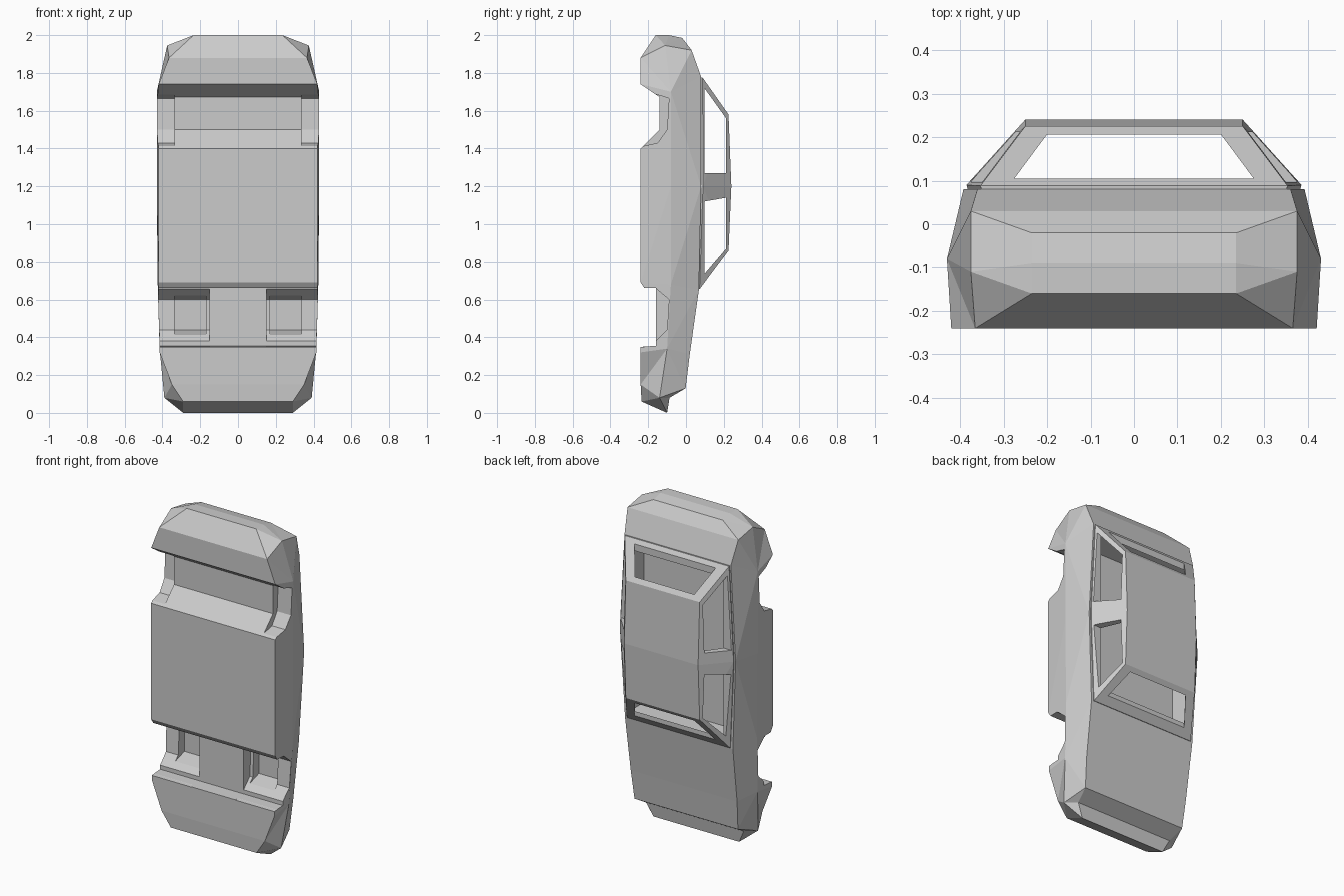
import bpy, bmesh

if "Cube" in bpy.data.objects:
    bpy.data.objects.remove(bpy.data.objects["Cube"])


def make(name, verts, faces):
    bm = bmesh.new()
    vs = [bm.verts.new(v) for v in verts]
    for f in faces:
        bm.faces.new([vs[i] for i in f])
    bmesh.ops.recalc_face_normals(bm, faces=bm.faces)
    bmesh.ops.triangulate(bm, faces=[f for f in bm.faces if len(f.verts) == 4])
    me = bpy.data.meshes.new(name)
    bm.to_mesh(me)
    bm.free()
    ob = bpy.data.objects.new(name, me)
    bpy.context.collection.objects.link(ob)
    return ob


def loft(name, stations):
    """Mirrored skin through half-sections, each listed from bottom to top."""
    n, m = len(stations[0]), len(stations)
    verts = []
    for st in stations:
        verts += st + [(-x, y, z) for x, y, z in st]
    R = lambda i, k: i * 2 * n + k
    L = lambda i, k: i * 2 * n + n + k
    faces = []
    for i in range(m - 1):
        for k in range(n - 1):
            for S in (R, L):
                faces.append((S(i, k), S(i, k + 1), S(i + 1, k + 1), S(i + 1, k)))
        for k in (0, n - 1):
            faces.append((R(i, k), L(i, k), L(i + 1, k), R(i + 1, k)))
    for i in (0, m - 1):
        for k in range(n - 1):
            faces.append((R(i, k), R(i, k + 1), L(i, k + 1), L(i, k)))
    return make(name, verts, faces)


def prism(name, poly, a, b, axis='x'):
    n = len(poly)
    put = (lambda p, t: (t, *p)) if axis == 'x' else (lambda p, t: (*p, t))
    verts = [put(p, t) for t in (a, b) for p in poly]
    faces = [tuple(range(n)), tuple(range(n, 2 * n))]
    faces += [(i, (i + 1) % n, n + (i + 1) % n, n + i) for i in range(n)]
    return make(name, verts, faces)


def combine(target, other, op):
    mod = target.modifiers.new(op, 'BOOLEAN')
    mod.operation, mod.object, mod.solver = op, other, 'EXACT'
    dg = bpy.context.evaluated_depsgraph_get()
    me = bpy.data.meshes.new_from_object(target.evaluated_get(dg))
    target.modifiers.clear()
    target.data = me
    bpy.data.objects.remove(other)


# Lower body, nose at z = 0: sill, waist and shoulder of each section
body = loft("car_body", [
    [(.29, -.235, .06), (.29, -.10, 0), (.33, -.087, .08)],
    [(.35, -.24, .15), (.39, -.14, .08), (.35, -.002, .13)],
    [(.415, -.24, .32), (.415, -.10, .34), (.36, .02, .31)],
    [(.42, -.24, .69), (.425, -.08, .68), (.365, .068, .65)],
    [(.42, -.24, 1.2), (.43, -.08, 1.2), (.392, .08, 1.2)],
    [(.42, -.24, 1.74), (.43, -.08, 1.70), (.36, .08, 1.78)],
    [(.365, -.24, 1.88), (.375, -.11, 1.945), (.375, .03, 1.92)],
    [(.235, -.16, 2), (.235, -.09, 2), (.235, -.02, 1.985)],
])

# Cabin with roof
cabin = loft("cabin", [
    [(.33, 0, .66), (.35, .072, .655), (.25, .225, .86)],
    [(.36, 0, 1.2), (.385, .09, 1.2), (.25, .24, 1.2)],
    [(.33, 0, 1.77), (.353, .088, 1.775), (.25, .225, 1.58)],
])
combine(body, cabin, 'UNION')

# Hollow interior
combine(body, loft("interior", [
    [(.32, -.05, .71), (.33, .085, .70), (.235, .214, .875)],
    [(.32, -.05, 1.70), (.33, .085, 1.735), (.235, .214, 1.565)],
]), 'DIFFERENCE')

# Window openings: side pairs, then windscreen and rear window
cuts = [
    prism("rear_side_window", [(.097, 1.27), (.212, 1.27), (.212, 1.56), (.097, 1.72)], -.6, .6),
    prism("front_side_window", [(.097, 1.12), (.212, 1.14), (.212, .87), (.097, .735)], -.6, .6),
    prism("screens", [(-.275, .105), (.275, .105), (.2, .206), (-.2, .206)], .5, 1.9, 'z'),
    # Underside channels between the wheels
    prism("front_channel", [(-.3, .345), (-.16, .355), (-.16, .66), (-.22, .66), (-.24, .69), (-.3, .69)], -.6, .6),
    prism("rear_channel", [(-.3, 1.40), (-.24, 1.40), (-.14, 1.5), (-.14, 1.672), (-.24, 1.74), (-.3, 1.74)], -.6, .6),
]
# Wheel arches on both sides
front_arch = [(-.3, .34), (-.22, .35), (-.16, .38), (-.10, .44), (-.09, .6), (-.155, .655), (-.3, .66)]
front_well = [(-.2, .39), (-.04, .44), (-.04, .6), (-.2, .645)]
rear_arch = [(-.3, 1.41), (-.24, 1.41), (-.15, 1.43), (-.10, 1.5), (-.09, 1.665), (-.135, 1.68), (-.3, 1.72)]
for s in (-1, 1):
    cuts.append(prism("front_arch", front_arch, s * .15, s * .6))
    cuts.append(prism("front_well", front_well, s * .17, s * .335))
    cuts.append(prism("rear_arch", rear_arch, s * .335, s * .6))
for c in cuts:
    combine(body, c, 'DIFFERENCE')
